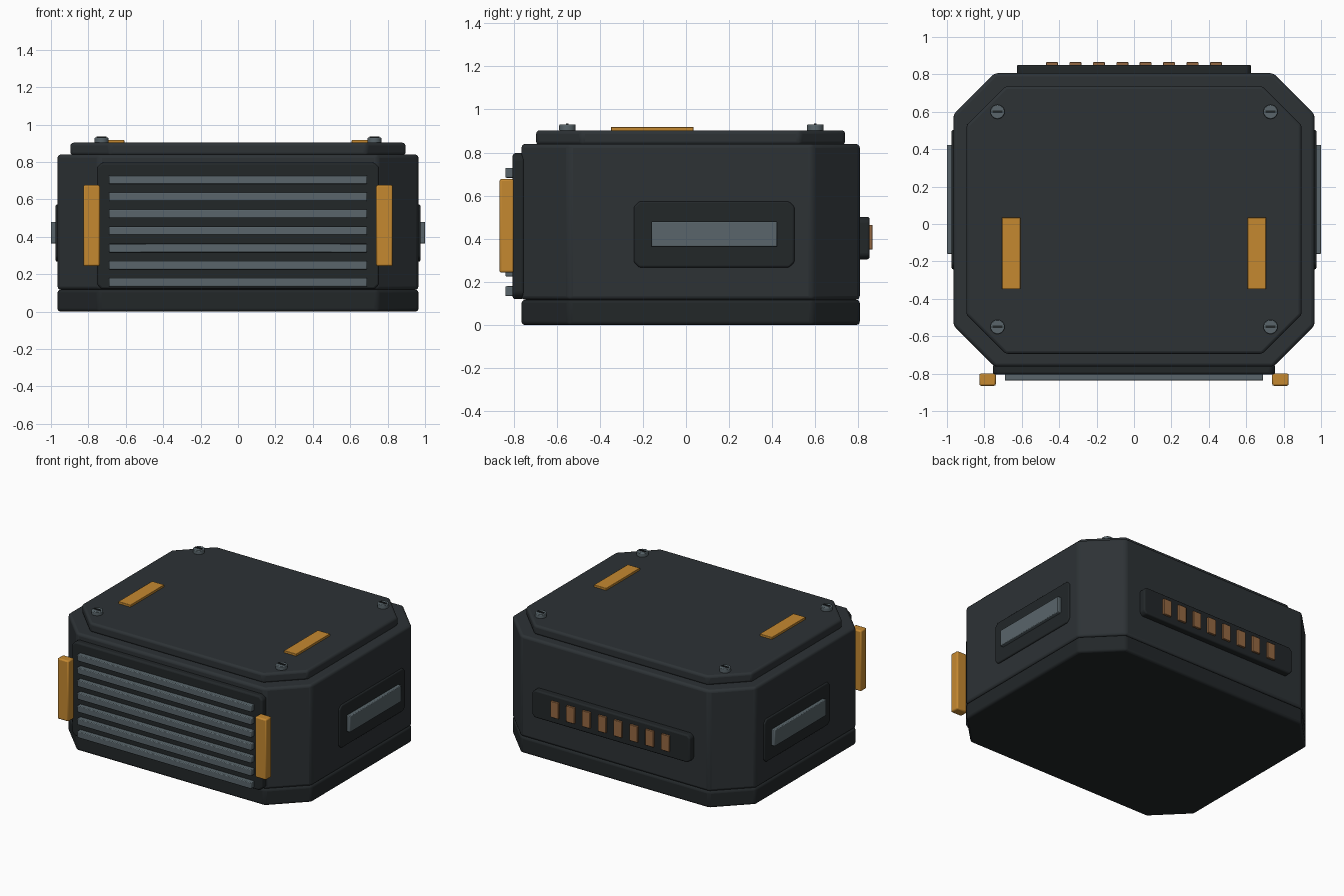
import bpy, bmesh, math
from mathutils import Matrix

if "Cube" in bpy.data.objects:
    bpy.data.objects.remove(bpy.data.objects["Cube"])


def mat(name, r, g, b):
    m = bpy.data.materials.new(name)
    m.diffuse_color = (r, g, b, 1)
    m.use_nodes = True
    m.node_tree.nodes["Principled BSDF"].inputs["Base Color"].default_value = m.diffuse_color
    return m


SHELL = mat("shell_dark", 0.026, 0.032, 0.036)
TRIM = mat("trim_black", 0.016, 0.020, 0.022)
STEEL = mat("steel_grey", 0.10, 0.13, 0.145)
AMBER = mat("amber", 0.56, 0.25, 0.03)
COPPER = mat("copper", 0.30, 0.14, 0.055)


def finish(name, bm, material, bevel, segs=3):
    bmesh.ops.recalc_face_normals(bm, faces=bm.faces[:])
    me = bpy.data.meshes.new(name)
    bm.to_mesh(me)
    bm.free()
    ob = bpy.data.objects.new(name, me)
    bpy.context.collection.objects.link(ob)
    me.materials.append(material)
    if bevel:
        mod = ob.modifiers.new("bevel", 'BEVEL')
        mod.width, mod.segments = bevel, segs
        mod.limit_method = 'ANGLE'
    bpy.ops.object.select_all(action='DESELECT')
    ob.select_set(True)
    bpy.context.view_layer.objects.active = ob
    bpy.ops.object.shade_smooth_by_angle(angle=math.radians(35))
    return ob


def box(name, x, y, z, material, bevel=0.005):
    """Box from (min, max) ranges."""
    bm = bmesh.new()
    size = [b - a for a, b in (x, y, z)]
    mid = [(a + b) / 2 for a, b in (x, y, z)]
    bmesh.ops.create_cube(bm, size=1, matrix=Matrix.Translation(mid) @ Matrix.Diagonal((*size, 1)))
    return finish(name, bm, material, bevel, 2)


def octagon(name, u, v, w, cut, axis, material, bevel):
    """Rectangle u x v with cut corners, extruded over w along the axis."""
    (u0, u1), (v0, v1), c = u, v, cut
    pts = [(u0 + c, v0), (u1 - c, v0), (u1, v0 + c), (u1, v1 - c),
           (u1 - c, v1), (u0 + c, v1), (u0, v1 - c), (u0, v0 + c)]
    place = {'X': lambda a, b, h: (h, a, b),
             'Y': lambda a, b, h: (a, h, b),
             'Z': lambda a, b, h: (a, b, h)}[axis]
    bm = bmesh.new()
    low, high = [[bm.verts.new(place(a, b, h)) for a, b in pts] for h in w]
    bm.faces.new(low)
    bm.faces.new(high)
    for i in range(8):
        j = (i + 1) % 8
        bm.faces.new((low[i], low[j], high[j], high[i]))
    return finish(name, bm, material, bevel)


# Main housing: base, body and lid
octagon("base", (-0.965, 0.965), (-0.763, 0.806), (0, 0.117), 0.22, 'Z', TRIM, 0.016)
octagon("body", (-0.965, 0.965), (-0.763, 0.806), (0.117, 0.84), 0.22, 'Z', SHELL, 0.018)
octagon("lid", (-0.896, 0.896), (-0.695, 0.738), (0.835, 0.903), 0.21, 'Z', SHELL, 0.016)

# Front grille with louvres
octagon("grille_panel", (-0.755, 0.755), (0.12, 0.797), (-0.804, -0.75), 0.025, 'Y', TRIM, 0.012)
for i in range(7):
    z = 0.157 + i * 0.0915
    box(f"louvre_{i + 1}", (-0.69, 0.69), (-0.838, -0.795), (z - 0.023, z + 0.023), STEEL)

# Back connector strip with contacts
octagon("connector_panel", (-0.626, 0.626), (0.305, 0.502), (0.79, 0.851), 0.02, 'Y', TRIM, 0.01)
for i in range(8):
    x = (i - 3.5) * 0.1253
    box(f"contact_{i + 1}", (x - 0.032, x + 0.032), (0.84, 0.865), (0.35, 0.465), COPPER, 0.003)

for s, side in ((-1, "left"), (1, "right")):
    def span(a, b):
        return tuple(sorted((s * a, s * b)))

    # Side panels and plates
    octagon(f"side_panel_{side}", (-0.242, 0.503), (0.267, 0.573), span(0.94, 0.975), 0.025, 'X', TRIM, 0.008)
    box(f"side_plate_{side}", span(0.965, 1.0), (-0.16, 0.423), (0.363, 0.48), STEEL)

    # Amber grips and lid strips
    box(f"front_grip_{side}", span(0.739, 0.827), (-0.865, -0.799), (0.243, 0.677), AMBER, 0.009)
    box(f"lid_strip_{side}", span(0.608, 0.705), (-0.348, 0.035), (0.895, 0.918), AMBER, 0.003)

    # Slotted lid screws
    for y, end in ((-0.55, "front"), (0.60, "back")):
        bm = bmesh.new()
        bmesh.ops.create_cone(bm, cap_ends=True, segments=24, radius1=0.038, radius2=0.038,
                              depth=0.03, matrix=Matrix.Translation((s * 0.73, y, 0.915)))
        finish(f"screw_{end}_{side}", bm, STEEL, 0.004, 2)
        box(f"screw_slot_{end}_{side}", (s * 0.73 - 0.026, s * 0.73 + 0.026),
            (y - 0.006, y + 0.006), (0.92, 0.935), TRIM, 0)
